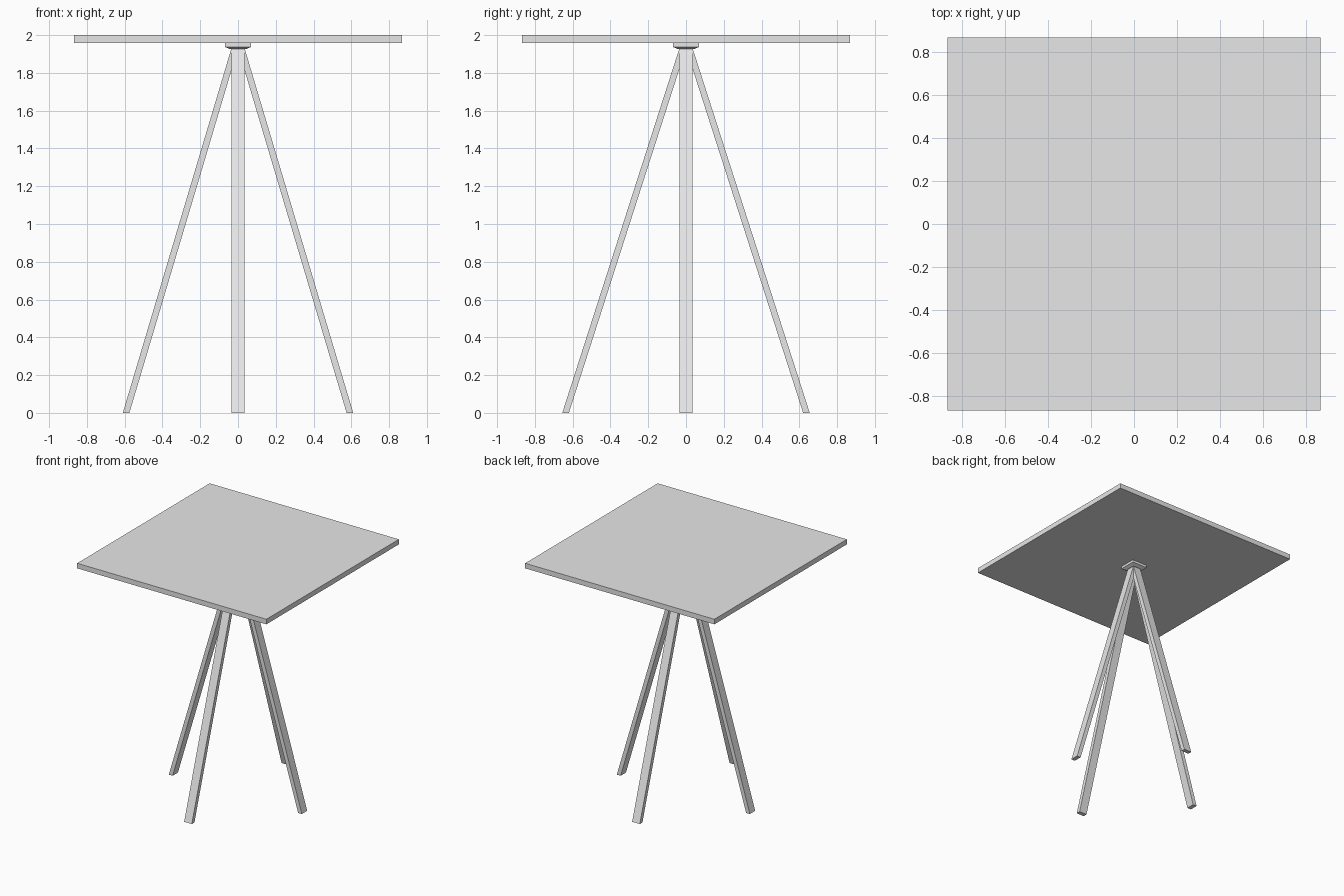
import bpy
import bmesh
from mathutils import Matrix, Vector

cube = bpy.data.objects.get("Cube")
if cube:
    bpy.data.objects.remove(cube, do_unlink=True)

GREY = (0.8, 0.8, 0.8, 1.0)
grey = bpy.data.materials.new("light_grey")
grey.use_nodes = True
grey.diffuse_color = GREY
grey.node_tree.nodes["Principled BSDF"].inputs["Base Color"].default_value = GREY


def loft(name, rings, turn=0):
    """Closed solid through stacked rectangles (x0, x1, half_depth, z), turned in quarters about z."""
    bm = bmesh.new()
    loops = []
    for x0, x1, d, z in rings:
        corners = ((x0, -d), (x1, -d), (x1, d), (x0, d))
        loops.append([bm.verts.new(Vector((x, y, z))) for x, y in corners])
    bm.faces.new(loops[0][::-1])
    bm.faces.new(loops[-1])
    for low, high in zip(loops, loops[1:]):
        for i in range(4):
            j = (i + 1) % 4
            bm.faces.new((low[i], low[j], high[j], high[i]))
    quarter = Matrix(((0, -1, 0), (1, 0, 0), (0, 0, 1)))
    for _ in range(turn):
        bmesh.ops.transform(bm, matrix=quarter.to_4x4(), verts=bm.verts)
    bmesh.ops.recalc_face_normals(bm, faces=bm.faces)
    mesh = bpy.data.meshes.new(name)
    bm.to_mesh(mesh)
    bm.free()
    mesh.materials.append(grey)
    obj = bpy.data.objects.new(name, mesh)
    bpy.context.collection.objects.link(obj)
    return obj


# Square tabletop
TOP = 0.867
loft("tabletop", [(-TOP, TOP, TOP, 1.958), (-TOP, TOP, TOP, 2.0)])

# Mounting plate with a bevelled underside
loft("mounting_plate", [(-0.045, 0.045, 0.045, 1.927),
                        (-0.07, 0.07, 0.07, 1.938),
                        (-0.07, 0.07, 0.07, 1.958)])

# Four splayed flat legs meeting under the plate; the front and back pair spreads wider
LEG = 0.035
names = ("left_leg", "back_leg", "right_leg", "front_leg")
for turn, name in enumerate(names):
    foot = 0.655 if turn % 2 else 0.61
    loft(name, [(foot - LEG, foot, LEG, 0.0), (0.0, LEG, LEG, 1.93)], turn)
